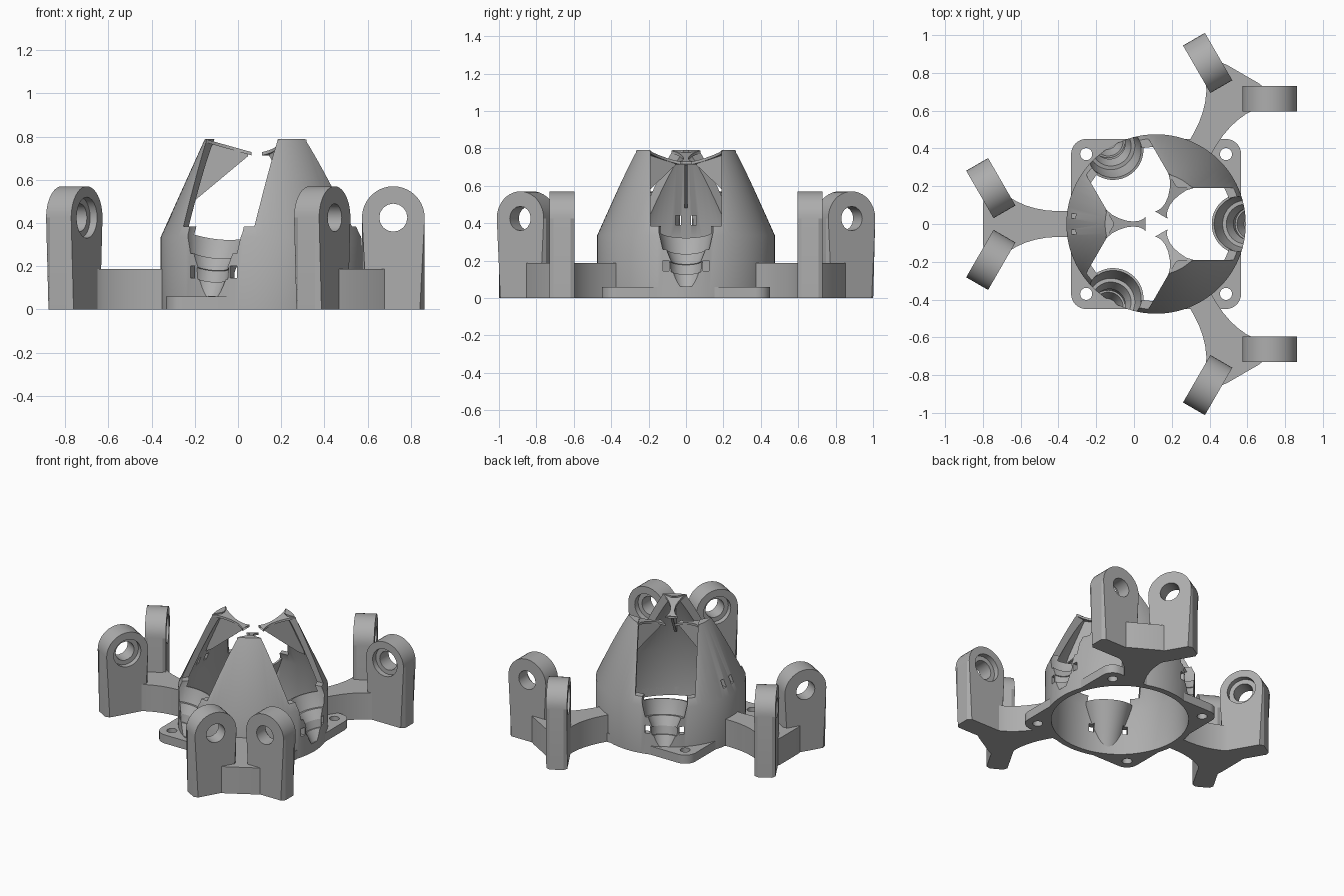
import bpy, bmesh
from math import pi, sin, cos, radians
from mathutils import Matrix

cube = bpy.data.objects.get("Cube")
if cube:
    bpy.data.objects.remove(cube, do_unlink=True)

grey = bpy.data.materials.new("plain_grey")
grey.use_nodes = True
colour = (0.42, 0.42, 0.42, 1)
grey.diffuse_color = colour
grey.node_tree.nodes["Principled BSDF"].inputs["Base Color"].default_value = colour

CENTRE = Matrix.Translation((0.117, 0, 0))
SLOT_Z = 0.385


def turn(deg, axis="Z"):
    return Matrix.Rotation(radians(deg), 4, axis)


def move(x, y, z):
    return Matrix.Translation((x, y, z))


def finish(name, bm, matrix):
    bm.transform(matrix)
    bmesh.ops.recalc_face_normals(bm, faces=bm.faces)
    mesh = bpy.data.meshes.new(name)
    bm.to_mesh(mesh)
    bm.free()
    mesh.materials.append(grey)
    ob = bpy.data.objects.new(name, mesh)
    bpy.context.collection.objects.link(ob)
    return ob


def loft(rings):
    """Join equal rings of points into a closed solid."""
    bm = bmesh.new()
    rows = [[bm.verts.new(p) for p in ring] for ring in rings]
    n = len(rows[0])
    for a, b in zip(rows, rows[1:]):
        for i in range(n):
            j = (i + 1) % n
            bm.faces.new((a[i], a[j], b[j], b[i]))
    bm.faces.new(rows[0])
    bm.faces.new(rows[-1])
    return bm


def lathe(name, profile, matrix=CENTRE, segs=96):
    rings = [[(r * cos(2 * pi * i / segs), r * sin(2 * pi * i / segs), z)
              for i in range(segs)] for r, z in profile]
    return finish(name, loft(rings), matrix)


def prism_mesh(pts, z0, z1):
    return loft([[(x, y, z) for x, y in pts] for z in (z0, z1)])


def prism(name, pts, z0, z1, matrix=CENTRE):
    return finish(name, prism_mesh(pts, z0, z1), matrix)


def box(name, x0, x1, y0, y1, z0, z1, matrix):
    return prism(name, [(x0, y0), (x1, y0), (x1, y1), (x0, y1)], z0, z1, matrix)


def mirrored(half):
    return half + [(x, -y) for x, y in reversed(half)]


def arc(cx, cy, r, start, end, n):
    return [(cx + r * cos(radians(start + (end - start) * i / n)),
             cy + r * sin(radians(start + (end - start) * i / n))) for i in range(n + 1)]


def boolean(ob, cutters, mode="DIFFERENCE"):
    bpy.context.view_layer.objects.active = ob
    for c in cutters:
        mod = ob.modifiers.new("cut", "BOOLEAN")
        mod.operation = mode
        mod.solver = "EXACT"
        mod.object = c
        bpy.ops.object.modifier_apply(modifier=mod.name)


def discard(obs):
    for ob in obs:
        bpy.data.objects.remove(ob, do_unlink=True)


# Main body: a cylinder with a truncated cone above, hollow
outer = [(0.475, 0), (0.475, 0.335), (0.27, 0.79)]
body = lathe("body_shell", outer)
outer_solid = lathe("outer_helper", outer)
inner = lathe("inner_helper", [(0.435, -0.1), (0.435, 0.325), (0.203, 0.84)])
boolean(body, [inner])

# Cutters for the three tall slots, the stepped pockets and their windows
slots, pockets, windows = [], [], []
holders = []
for a in (0, 120, 240):
    place = CENTRE @ turn(a)
    slots.append(box("slot_helper", 0, 0.8, -0.19, 0.19, SLOT_Z, 1, place))
    tilted = place @ move(0.53, 0, 0.05) @ turn(-15, "Y")
    pockets.append(lathe("pocket_helper", [
        (0.06, 0.025), (0.078, 0.10), (0.088, 0.101), (0.088, 0.155), (0.082, 0.156),
        (0.105, 0.22), (0.125, 0.221), (0.145, 0.315), (0.145, 0.37)], tilted, 48))
    for s in (-1, 1):
        y = s * 0.108
        windows.append(box("window_helper", 0.36, 0.6, y - 0.016, y + 0.016,
                           0.145, 0.2, place))
    # Pocket wall bulging into the body
    holder = lathe("pocket_wall", [(0.085, 0), (0.11, 0.12), (0.158, 0.32)], tilted, 48)
    boolean(holder, [outer_solid], "INTERSECT")
    holders.append(holder)

# Pair of little windows in the panel opposite the first slot
for s in (-1, 1):
    y = s * 0.042
    windows.append(box("window_helper", 0.3, 0.6, y - 0.014, y + 0.014,
                       0.39, 0.44, CENTRE @ turn(180)))

boolean(body, slots + pockets + windows)
for i, holder in enumerate(holders):
    boolean(holder, [slots[i], pockets[i]] + windows[2 * i:2 * i + 2])
discard(slots + pockets + windows + [inner, outer_solid])

# Square base plate with rounded corners, four screw holes and a round opening
R, C = 0.08, 0.37
outline = [p for sx, sy, a in ((1, 1, 0), (-1, 1, 90), (-1, -1, 180), (1, -1, 270))
           for p in arc(sx * C, sy * C, R, a, a + 90, 8)]
plate = prism("base_plate", outline, 0, 0.06)
holes = [lathe("hole_helper", [(0.435, -0.1), (0.435, 0.2)])]
for sx in (-1, 1):
    for sy in (-1, 1):
        holes.append(lathe("hole_helper", [(0.032, -0.1), (0.032, 0.2)],
                           CENTRE @ move(sx * C, sy * C, 0), 24))
boolean(plate, holes)
discard(holes)


# Upright lug with a round top, chamfered sides and a counterbored hole
def make_lug(name, matrix, side):
    w, axis_z, t = 0.145, 0.425, 0.067
    pts = [(-w, 0), (w, 0)] + arc(0, axis_z, w, 0, 180, 20)
    bm = prism_mesh(pts, -t, t)
    edges = [e for e in bm.edges
             if abs(e.verts[0].co.z - e.verts[1].co.z) < 1e-5
             and max(v.co.y for v in e.verts) > 0.01]
    bmesh.ops.bevel(bm, geom=edges, offset=0.022, segments=1, affect="EDGES")
    bm.transform(turn(90, "X"))
    lug = finish(name, bm, matrix)
    face = matrix @ move(0, 0, axis_z) @ turn(-90 * side, "X")
    drills = [lathe("drill_helper", [(0.065, -0.2), (0.065, 0.2)], face, 16),
              lathe("drill_helper", [(0.095, 0.03), (0.095, 0.2)], face, 24)]
    boolean(lug, drills)
    discard(drills)


for a in (60, 180, 300):
    place = CENTRE @ turn(a)

    # Flared spoke carrying two lugs
    prism("spoke", mirrored([(0.455, 0.068), (0.52, 0.068), (0.58, 0.072), (0.64, 0.083),
                             (0.69, 0.098), (0.74, 0.12), (0.78, 0.145), (0.83, 0.2),
                             (0.9, 0.2), (0.917, 0.1)]), 0, 0.186, place)
    for s, side_name in ((1, "left"), (-1, "right")):
        make_lug("lug_" + side_name,
                 place @ move(0.875, s * 0.19, 0) @ turn(60 * s), s)

    # Thin gusset reaching toward the middle under a flared top flange
    prism("gusset", [(0.26, 0.775), (0.07, 0.73), (0.07, 0.71), (0.31, 0.51), (0.36, 0.48)],
          -0.008, 0.008, place @ turn(90, "X"))
    half = [(0.265, 0.078), (0.235, 0.05), (0.2, 0.032), (0.16, 0.018),
            (0.12, 0.013), (0.09, 0.017), (0.07, 0.026), (0.055, 0.038)]
    bm = prism_mesh(mirrored(half + [(0.068, 0.015)]), -0.015, 0)
    for v in bm.verts:
        v.co.z += 0.73 + (v.co.x - 0.06) * 0.28
    bmesh.ops.triangulate(bm, faces=[f for f in bm.faces if len(f.verts) > 4])
    finish("top_flange", bm, place)

# Smooth the round parts while keeping the edges crisp
for ob in bpy.context.collection.objects:
    ob.select_set(ob.type == "MESH" and grey.name in ob.data.materials)
bpy.context.view_layer.objects.active = body
bpy.ops.object.shade_smooth_by_angle(angle=radians(25))
